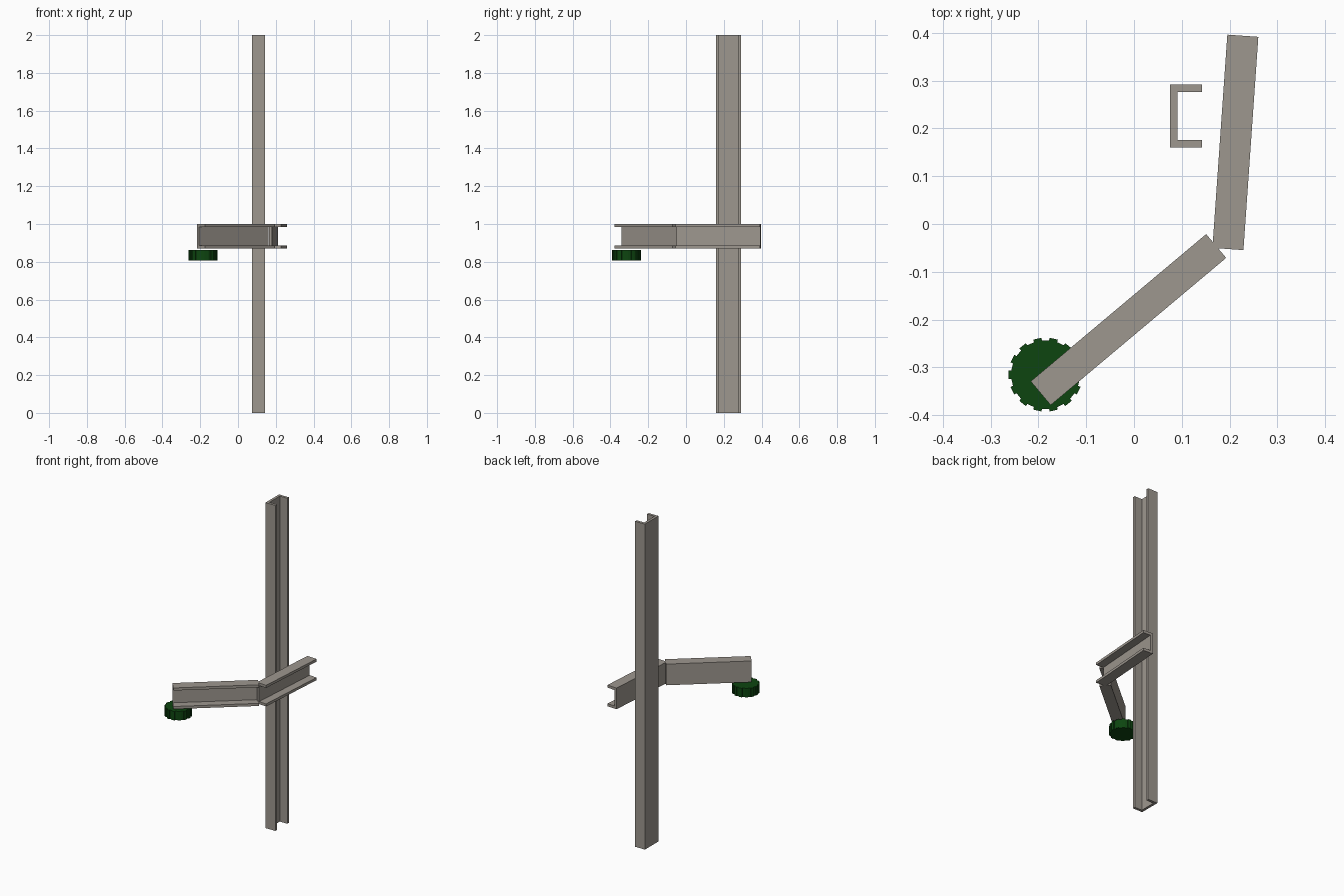
import bpy, bmesh, math
from mathutils import Vector

if "Cube" in bpy.data.objects:
    bpy.data.objects.remove(bpy.data.objects["Cube"])


def material(name, rgb):
    m = bpy.data.materials.new(name)
    m.diffuse_color = (*rgb, 1)
    m.use_nodes = True
    m.node_tree.nodes["Principled BSDF"].inputs["Base Color"].default_value = m.diffuse_color
    return m


STEEL = material("warm grey steel", (0.34, 0.31, 0.275))
GREEN = material("dark green", (0.004, 0.06, 0.005))


def extrude(name, points, offset, mat):
    """Solid prism: a planar outline pushed along the offset vector."""
    bm = bmesh.new()
    face = bm.faces.new([bm.verts.new(p) for p in points])
    grown = bmesh.ops.extrude_face_region(bm, geom=[face])["geom"]
    bmesh.ops.translate(bm, vec=offset,
                        verts=[g for g in grown if isinstance(g, bmesh.types.BMVert)])
    bmesh.ops.recalc_face_normals(bm, faces=bm.faces)
    me = bpy.data.meshes.new(name)
    bm.to_mesh(me)
    bm.free()
    me.materials.append(mat)
    ob = bpy.data.objects.new(name, me)
    bpy.context.collection.objects.link(ob)
    return ob


def channel(name, start, u, v, w, length, depth=0.065, height=0.13, t=0.016):
    """C-section beam: web at u = 0, flanges open towards u, running along w."""
    profile = [(0, 0), (depth, 0), (depth, t), (t, t),
               (t, height - t), (depth, height - t), (depth, height), (0, height)]
    u, v, w = Vector(u), Vector(v), Vector(w)
    pts = [Vector(start) + u * a + v * b for a, b in profile]
    return extrude(name, pts, w * length, STEEL)


# upright post
channel("post", (0.075, 0.16, 0), (1, 0, 0), (0, 1, 0), (0, 0, 1), 2.0,
        depth=0.067, height=0.132)


# two horizontal arm sections, each given by its heading in plan
def arm(name, start, heading, length):
    a = math.radians(heading)
    w = (math.cos(a), math.sin(a), 0)
    u = (math.sin(a), -math.cos(a), 0)
    channel(name, (*start, 0.87), u, (0, 0, 1), w, length)


arm("rear_arm", (0.164, -0.050), 86.0, 0.447)
arm("front_arm", (-0.216, -0.329), 40.0, 0.479)

# toothed foot wheel under the front arm
TEETH, R_OUT, R_IN = 14, 0.0775, 0.072
step = 2 * math.pi / TEETH
outline = []
for i in range(TEETH):
    for frac, r in ((-0.27, R_IN), (-0.25, R_OUT), (0.25, R_OUT), (0.27, R_IN)):
        a = (i + frac) * step
        outline.append((-0.185 + r * math.cos(a), -0.315 + r * math.sin(a), 0.808))
extrude("toothed_wheel", outline, (0, 0, 0.055), GREEN)
